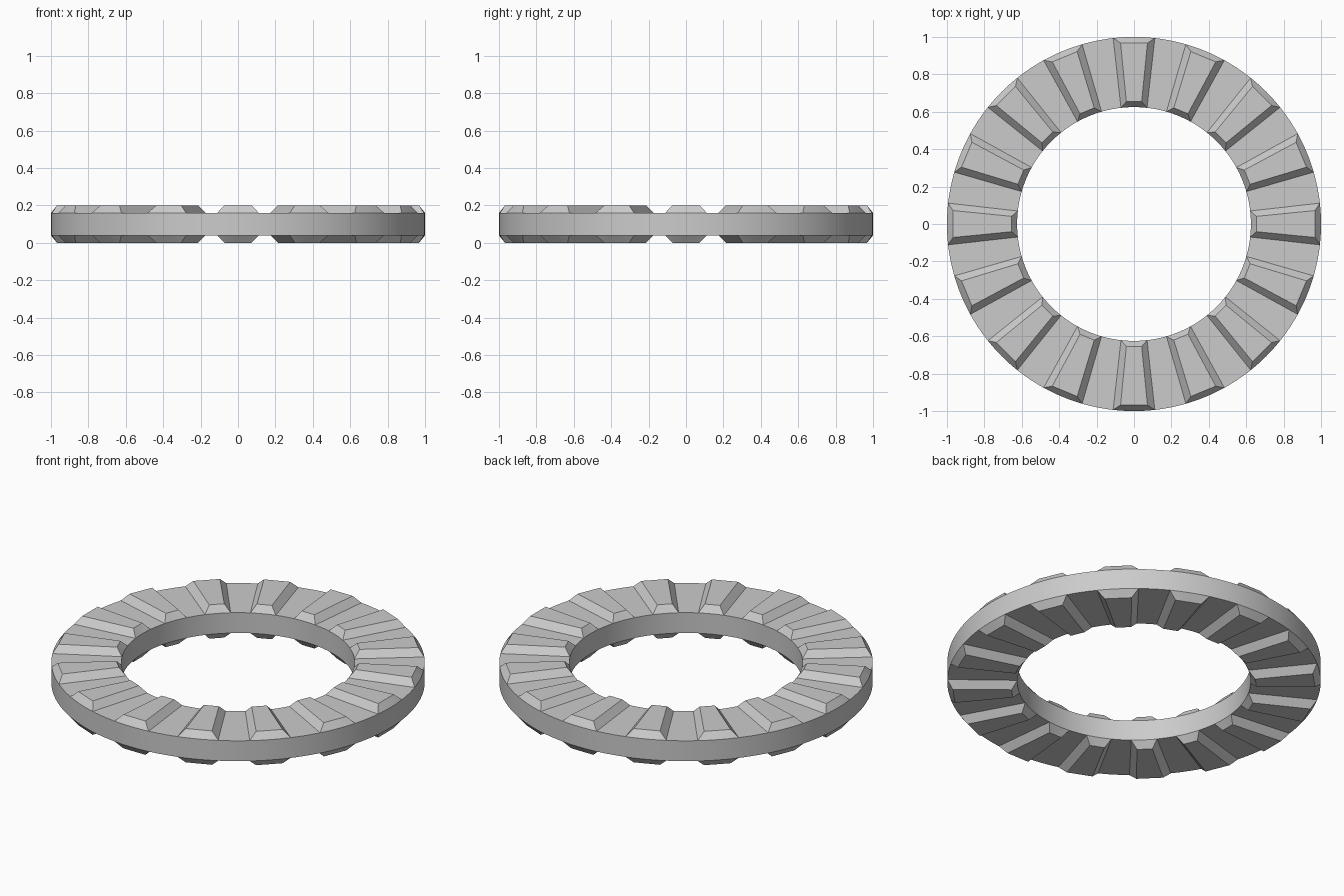
import bpy
import bmesh
import math

cube = bpy.data.objects.get("Cube")
if cube:
    bpy.data.objects.remove(cube)

TEETH = 16
INNER, OUTER = 0.625, 1.0
HALF = math.radians(6.4)            # half angle of a tooth base
STEP_TOOTH, STEP_GAP = 8, 6
PITCH = math.tau / TEETH
MID = 0.1                           # mid height of the ring

grey = bpy.data.materials.new("grey metal")
colour = (0.6, 0.6, 0.6, 1)
grey.use_nodes = True
grey.diffuse_color = colour
grey.node_tree.nodes["Principled BSDF"].inputs["Base Color"].default_value = colour

# Angles around the ring, tagged with whether the next segment lies under a tooth
segments = []
for t in range(TEETH):
    for i in range(STEP_TOOTH):
        segments.append((t * PITCH - HALF + 2 * HALF * i / STEP_TOOTH, True))
    for i in range(STEP_GAP):
        segments.append((t * PITCH + HALF + (PITCH - 2 * HALF) * i / STEP_GAP, False))
count = len(segments)

bm = bmesh.new()


def circle(radius, z):
    return [bm.verts.new((radius * math.cos(a), radius * math.sin(a), z)) for a, _ in segments]


def tooth_edge(t, radial, half_width, z):
    """Straight edge of a tooth crown, divided like the arc below it."""
    c, s = math.cos(t * PITCH), math.sin(t * PITCH)
    row = []
    for i in range(STEP_TOOTH + 1):
        w = half_width * (2 * i / STEP_TOOTH - 1)
        row.append(bm.verts.new((radial * c - w * s, radial * s + w * c, z)))
    return row


# Ring walls and the toothed face on each side
rims = {}
for side in (1, -1):
    base, crown = MID + side * 0.06, MID + side * 0.1
    inner, outer = circle(INNER, base), circle(OUTER, base)
    rims[side] = inner, outer
    for i, (_, under_tooth) in enumerate(segments):
        j = (i + 1) % count
        if not under_tooth:
            bm.faces.new((inner[i], outer[i], outer[j], inner[j]))
    for t in range(TEETH):
        first = t * (STEP_TOOTH + STEP_GAP)
        low_in = inner[first:first + STEP_TOOTH + 1]
        low_out = outer[first:first + STEP_TOOTH + 1]
        top_in = tooth_edge(t, 0.655, 0.041, crown)
        top_out = tooth_edge(t, 0.968, 0.072, crown)
        for k in range(STEP_TOOTH):
            bm.faces.new((low_in[k], low_in[k + 1], top_in[k + 1], top_in[k]))
            bm.faces.new((low_out[k], low_out[k + 1], top_out[k + 1], top_out[k]))
        bm.faces.new(top_in + top_out[::-1])
        for k in (0, -1):
            bm.faces.new((low_in[k], low_out[k], top_out[k], top_in[k]))

for upper, lower in zip(rims[1], rims[-1]):
    for i in range(count):
        j = (i + 1) % count
        bm.faces.new((upper[i], upper[j], lower[j], lower[i]))

bmesh.ops.recalc_face_normals(bm, faces=bm.faces)
mesh = bpy.data.meshes.new("toothed_ring")
bm.to_mesh(mesh)
bm.free()
mesh.materials.append(grey)
ring = bpy.data.objects.new("toothed_ring", mesh)
bpy.context.collection.objects.link(ring)

# Smooth walls with crisp tooth edges
bpy.ops.object.select_all(action='DESELECT')
ring.select_set(True)
bpy.context.view_layer.objects.active = ring
bpy.ops.object.shade_smooth_by_angle(angle=math.radians(20))
